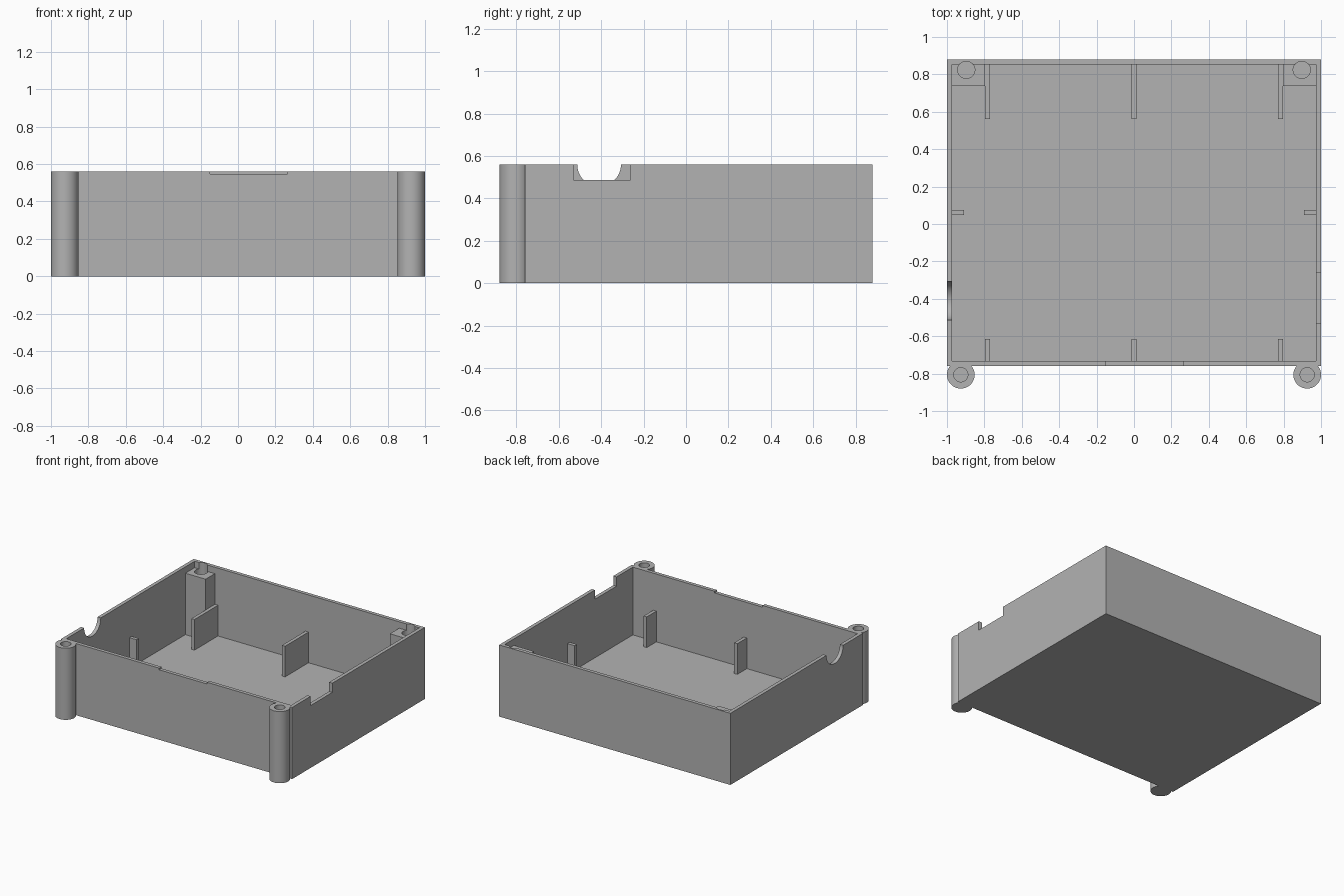
import bpy
from math import pi

cube = bpy.data.objects.get("Cube")
if cube:
    bpy.data.objects.remove(cube, do_unlink=True)

grey = bpy.data.materials.new("mid grey plastic")
grey.use_nodes = True
COLOR = (0.45, 0.45, 0.45, 1)
grey.diffuse_color = COLOR
grey.node_tree.nodes["Principled BSDF"].inputs["Base Color"].default_value = COLOR

HEIGHT, FLOOR, RIB_TOP = 0.56, 0.03, 0.27
FRONT, BACK, WALL = -0.76, 0.88, 0.028
IN_X, IN_FRONT, IN_BACK = 1 - WALL, FRONT + WALL, BACK - WALL
EMBED = 0.01  # overlap of added parts into the case


def finish(name):
    ob = bpy.context.object
    ob.name = name
    ob.data.materials.append(grey)
    bpy.ops.object.transform_apply(location=True, rotation=True, scale=True)
    return ob


def box(name, x, y, z):
    """Box from (min, max) pairs."""
    spans = (x, y, z)
    bpy.ops.mesh.primitive_cube_add(size=1, location=[(a + b) / 2 for a, b in spans])
    bpy.context.object.scale = [abs(b - a) for a, b in spans]
    return finish(name)


def cylinder(name, center, radius, depth, rotation=(0, 0, 0)):
    bpy.ops.mesh.primitive_cylinder_add(vertices=48, radius=radius, depth=depth,
                                        location=center, rotation=rotation)
    return finish(name)


def upright(name, x, y, radius, bottom, top):
    return cylinder(name, (x, y, (bottom + top) / 2), radius, top - bottom)


def cut(target, cutter):
    cutter.hide_render = True
    bpy.context.view_layer.objects.active = target
    mod = target.modifiers.new("cut", 'BOOLEAN')
    mod.operation, mod.solver, mod.object = 'DIFFERENCE', 'EXACT', cutter
    bpy.ops.object.modifier_apply(modifier=mod.name)


def smooth(ob):
    bpy.ops.object.select_all(action='DESELECT')
    ob.select_set(True)
    bpy.context.view_layer.objects.active = ob
    bpy.ops.object.shade_smooth_by_angle(angle=pi / 6)


# Open case with floor and thin walls
case = box("case", (-1, 1), (FRONT, BACK), (0, HEIGHT))
cutters = [
    box("cavity", (-IN_X, IN_X), (IN_FRONT, IN_BACK), (FLOOR, 1)),
    # rim notches: front lip, left rectangle, right half round
    box("front_notch", (-0.15, 0.265), (FRONT - 0.1, IN_FRONT + 0.05), (0.547, 1)),
    box("left_notch", (0.9, 1.1), (-0.53, -0.263), (0.488, 1)),
    cylinder("right_notch", (-1, -0.41, HEIGHT), 0.103, 0.2, (0, pi / 2, 0)),
]
for cutter in cutters:
    cut(case, cutter)

for side, s in (("left", 1), ("right", -1)):
    # Front screw post with a blind hole
    post = upright(f"{side}_front_post", s * 0.926, -0.806, 0.074, 0, HEIGHT)
    hole = upright("post_hole", s * 0.926, -0.806, 0.038, FLOOR, 1)
    cut(post, hole)
    smooth(post)

    # Rear corner boss, its hole also grooves the back wall
    boss = box(f"{side}_rear_boss", (s * 0.797, s * (IN_X + EMBED)),
               (0.738, IN_BACK + EMBED), (FLOOR - EMBED, 0.51))
    bore = upright("boss_hole", s * 0.897, 0.824, 0.046, FLOOR, 1)
    cut(boss, bore)
    cut(case, bore)
    smooth(boss)

    # Short rib on the side wall
    box(f"{side}_side_rib", (s * 0.91, s * (IN_X + EMBED)),
        (0.047, 0.075), (FLOOR - EMBED, RIB_TOP))
    cutters += [hole, bore]

# Ribs along the back and front walls
for label, x in (("right", -0.783), ("middle", 0), ("left", 0.783)):
    width = (x - 0.0135, x + 0.0135)
    box(f"{label}_back_rib", width, (0.562, IN_BACK + EMBED), (FLOOR - EMBED, RIB_TOP))
    box(f"{label}_front_rib", width, (IN_FRONT - EMBED, -0.614), (FLOOR - EMBED, RIB_TOP))

smooth(case)
for cutter in cutters:
    bpy.data.objects.remove(cutter, do_unlink=True)
